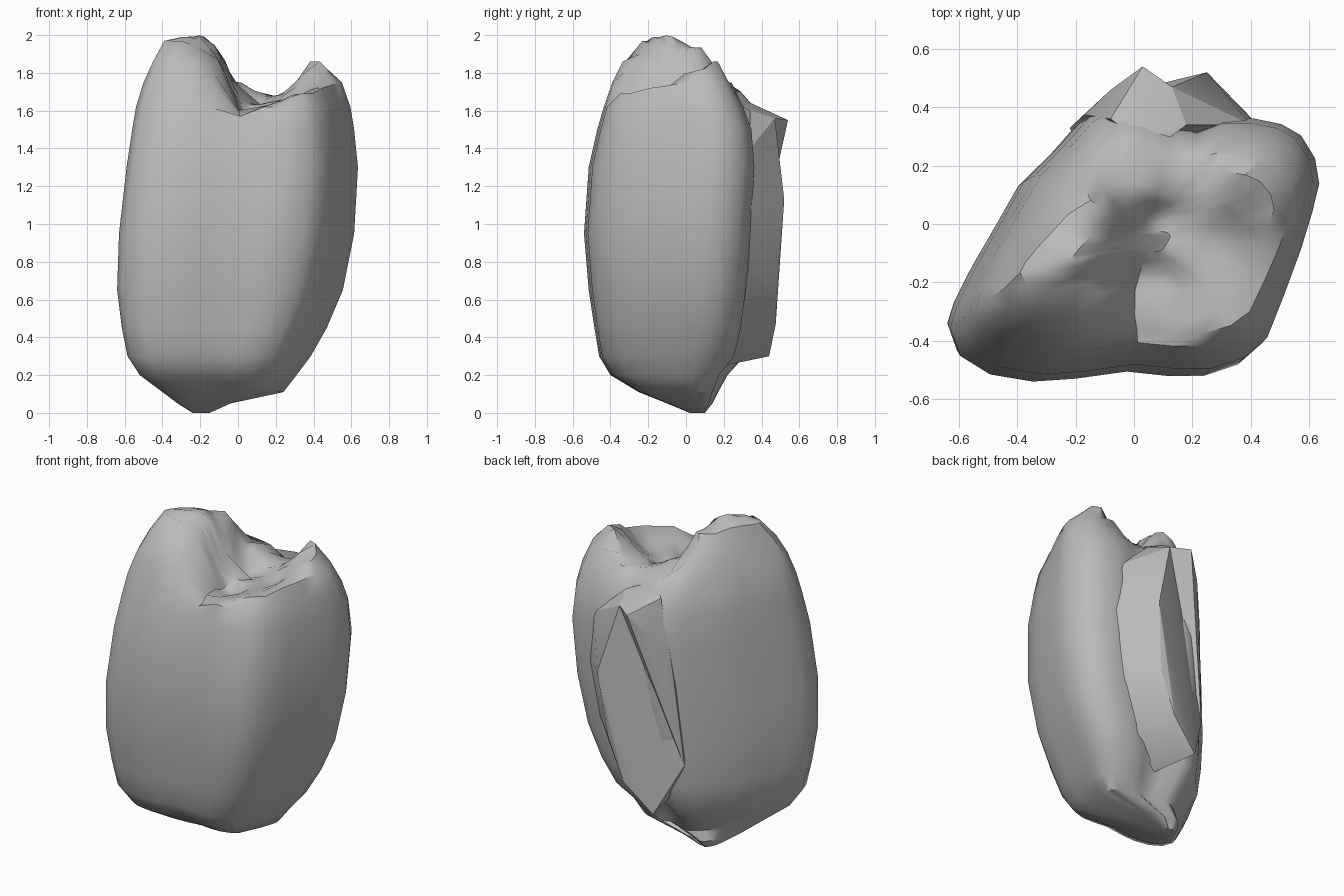
import bpy, bmesh, math
from mathutils import Vector

cube = bpy.data.objects.get("Cube")
if cube:
    bpy.data.objects.remove(cube, do_unlink=True)

grey = bpy.data.materials.new("plain grey")
grey.use_nodes = True
grey.diffuse_color = (0.5, 0.5, 0.5, 1)
grey.node_tree.nodes["Principled BSDF"].inputs["Base Color"].default_value = (0.5, 0.5, 0.5, 1)

# Plan outline, anticlockwise from the front right corner
OUTLINE = [(-.64, -.35), (-.605, -.45), (-.5, -.515), (-.35, -.54), (-.2, -.53), (-.02, -.505),
           (.12, -.52), (.25, -.52), (.37, -.48), (.45, -.41), (.51, -.26), (.57, -.1),
           (.61, .03), (.635, .13), (.62, .22), (.57, .3), (.5, .34), (.4, .36), (.3, .36),
           (.2, .32), (.1, .36), (0, .42), (-.08, .43), (-.19, .36), (-.26, .28), (-.38, .16),
           (-.47, 0), (-.55, -.14), (-.615, -.27)]
U0, U1, V0, V1 = -.64, .635, -.54, .43

# Extents of the section at each height: z, x min, x max, y min, y max
LEVELS = [(0, -.24, -.15, .02, .1), (.05, -.32, -.04, -.1, .14), (.11, -.40, .24, -.25, .17),
          (.2, -.52, .31, -.40, .22), (.3, -.585, .385, -.46, .31), (.45, -.615, .47, -.485, .35),
          (.65, -.64, .555, -.515, .38), (.95, -.63, .615, -.54, .41), (1.3, -.59, .635, -.515, .43),
          (1.5, -.56, .615, -.47, .41), (1.62, -.54, .595, -.435, .36), (1.75, -.50, .55, -.39, .29),
          (1.86, -.45, .48, -.335, .22), (1.97, -.39, .42, -.24, .14)]

# Heights of the crown: two peaks around a sunken middle
CROWN = [(-.45, -.3, 1.96), (-.32, -.2, 2.0), (-.2, -.1, 2.0), (-.15, .05, 1.94), (-.05, .27, 1.7),
         (.14, .3, 1.64), (.25, .25, 1.68), (.42, .17, 1.88), (.5, .05, 1.81), (.46, -.15, 1.72),
         (.35, -.35, 1.69), (.12, -.38, 1.62), (-.04, -.38, 1.54), (.06, -.2, 1.57), (.1, 0, 1.62),
         (.25, -.08, 1.65), (-.17, -.38, 1.82), (-.3, -.38, 1.96), (-.16, -.25, 1.9), (0, .14, 1.75),
         (.2, .16, 1.68)]


def crown_height(x, y):
    total = weight = 0
    for px, py, pz in CROWN:
        w = 1 / (math.hypot(x - px, y - py) + .04) ** 4
        total += w * pz
        weight += w
    return total / weight


def finish(bm, name, angle):
    bmesh.ops.recalc_face_normals(bm, faces=bm.faces)
    mesh = bpy.data.meshes.new(name)
    bm.to_mesh(mesh)
    bm.free()
    mesh.materials.append(grey)
    ob = bpy.data.objects.new(name, mesh)
    bpy.context.collection.objects.link(ob)
    bpy.ops.object.select_all(action='DESELECT')
    ob.select_set(True)
    bpy.context.view_layer.objects.active = ob
    bpy.ops.object.shade_smooth_by_angle(angle=math.radians(angle))


def angular_block(name, points):
    bm = bmesh.new()
    for p in points:
        bm.verts.new(p)
    bmesh.ops.convex_hull(bm, input=bm.verts)
    bmesh.ops.delete(bm, geom=[v for v in bm.verts if not v.link_faces], context='VERTS')
    finish(bm, name, 25)


# Lobed body: stacked sections, cut off by the crown surface
bm = bmesh.new()
rings = []
for z, x0, x1, y0, y1 in LEVELS:
    ring = []
    for u, v in OUTLINE:
        x = x0 + (u - U0) / (U1 - U0) * (x1 - x0)
        y = y0 + (v - V0) / (V1 - V0) * (y1 - y0)
        ring.append(Vector((x, y, min(z, crown_height(x, y)))))
    rings.append(ring)
# Inner crown rings close towards the sunken middle
centre = Vector((.05, -.06, 0))
last = rings[-1]
for k in (.8, .6, .4, .2):
    ring = []
    for p in last:
        q = centre.lerp(p, k)
        ring.append(Vector((q.x, q.y, crown_height(q.x, q.y))))
    rings.append(ring)
verts = [[bm.verts.new(p) for p in ring] for ring in rings]
n = len(OUTLINE)
for low, high in zip(verts, verts[1:]):
    for i in range(n):
        j = (i + 1) % n
        bm.faces.new((low[i], low[j], high[j], high[i]))
bm.faces.new(verts[0])
bm.faces.new(verts[-1])
finish(bm, "lobed_body", 40)

# Two angular flanges meeting in a slanting groove at the back
GROOVE = [(.13, .47, 1.56), (-.22, .33, .6), (.18, .34, 1.6)]
angular_block("left_flange", GROOVE + [
    (.2, .48, 1.34), (.25, .52, 1.13), (.2, .48, .72), (.1, .475, .47), (-.08, .44, .3),
    (.28, .41, 1.3), (.4, .34, 1.4), (.42, .345, 1.1), (.36, .33, .75), (.22, .26, .4),
    (.02, .2, .25), (-.12, .25, .4), (.1, .3, 1.5)])
angular_block("right_flange", GROOVE + [
    (.03, .54, 1.55), (-.08, .46, 1.42), (-.17, .375, 1.2), (-.08, .36, 1.62), (0, .3, 1.66),
    (.1, .28, 1.63), (.05, .3, 1.2), (-.2, .28, .7)])
